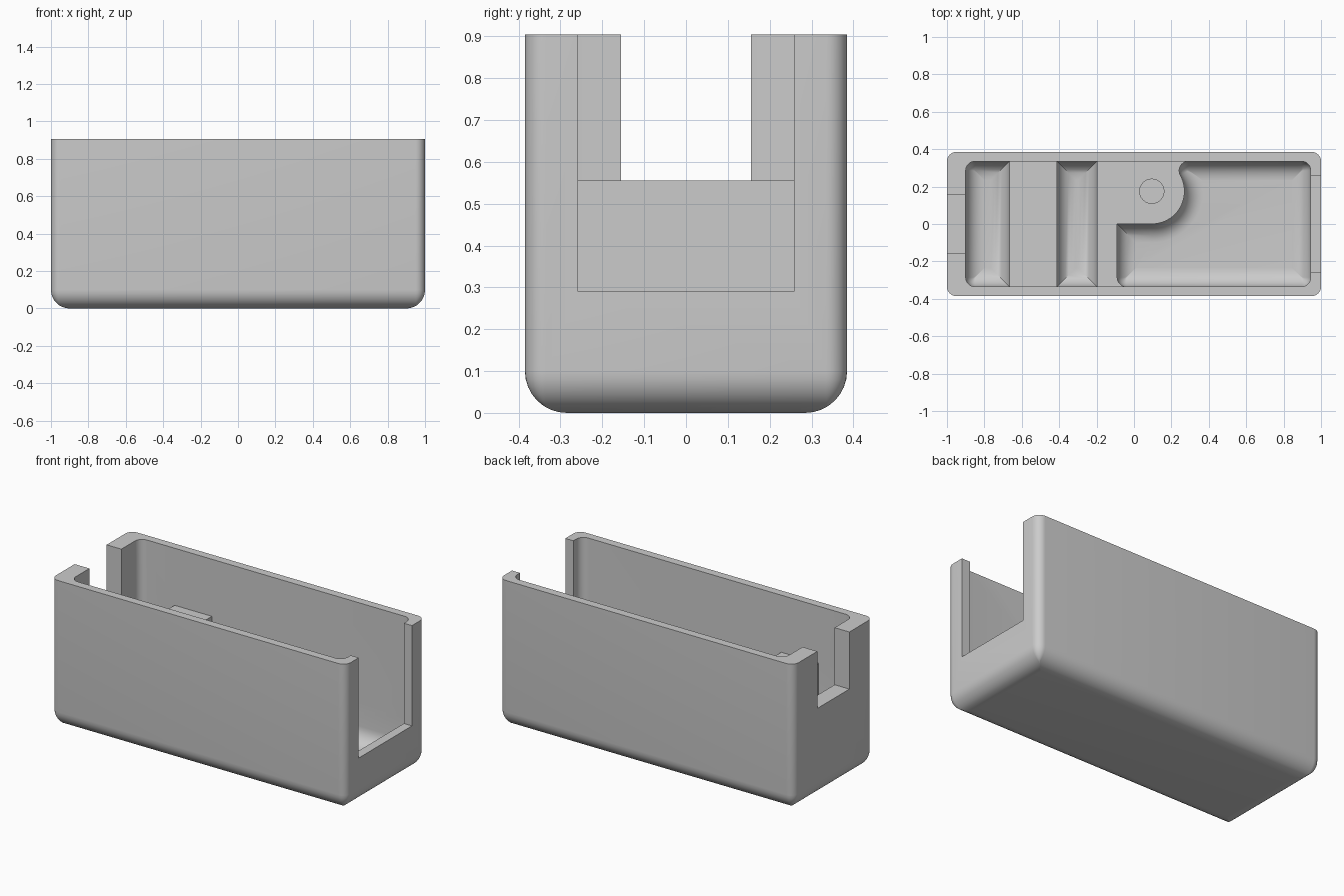
import bpy, bmesh
from math import sin, cos, pi, sqrt, atan2

cube = bpy.data.objects.get("Cube")
if cube:
    bpy.data.objects.remove(cube, do_unlink=True)

HEIGHT, FLOOR, FILLET, CORNER = 0.905, 0.05, 0.1, 0.05
SHELF, LEDGE = 0.555, 0.29          # tops of the tall divider and the low boss
WEST, EAST, SIDE = -0.9, 0.945, 0.335   # inner faces of the walls
BOSS_X, BOSS_Y, BOSS_R = 0.095, 0.175, 0.175
STEPS = 8

grey = bpy.data.materials.new("light grey")
grey.use_nodes = True
grey.diffuse_color = (0.6, 0.6, 0.6, 1)
grey.node_tree.nodes["Principled BSDF"].inputs["Base Color"].default_value = grey.diffuse_color


def arc(cx, cy, r, start, end, steps=STEPS):
    return [(cx + r * cos(start + (end - start) * i / steps),
             cy + r * sin(start + (end - start) * i / steps)) for i in range(steps + 1)]


def shrunk(radius, inset):
    return max(radius - inset, 0.001)


def rectangle(x0, x1, y0, y1, round_west=True, round_east=True):
    """Outline function: rounded rectangle, inset by d."""
    def outline(d):
        a, b, c, e = x0 + d, x1 - d, y0 + d, y1 - d
        r = shrunk(CORNER, d)
        points = []
        corners = [(a, c, 1, 1, round_west), (b, c, -1, 1, round_east),
                   (b, e, -1, -1, round_east), (a, e, 1, -1, round_west)]
        for k, (x, y, sx, sy, is_round) in enumerate(corners):
            if is_round:
                start = pi + k * pi / 2
                points += arc(x + sx * r, y + sy * r, r, start, start + pi / 2)
            else:
                points.append((x, y))
        return points
    return outline


def boss_pocket(d):
    """Outline of the large pocket that wraps round the screw boss, inset by d."""
    west, east, south, north = -0.09 + d, EAST - d, -SIDE + d, SIDE - d
    r, big = shrunk(CORNER, d), BOSS_R + d
    points = arc(west + r, south + r, r, pi, 1.5 * pi)
    points += arc(east - r, south + r, r, 1.5 * pi, 2 * pi)
    points += arc(east - r, north - r, r, 0, pi / 2)
    # blend from the back wall into the boss
    by = north - r
    bx = BOSS_X + sqrt((big + r) ** 2 - (by - BOSS_Y) ** 2)
    angle = atan2(by - BOSS_Y, bx - BOSS_X)
    points += arc(bx, by, r, pi / 2, pi + angle)
    points += arc(BOSS_X, BOSS_Y, big, angle, -pi / 2, 3 * STEPS)
    points.append((west, -d))
    return points


def solid(name, outline, bottom, top, fillet=0.0):
    """Extrude an outline, rounding its bottom edge by the fillet."""
    rings = [(0.0, bottom), (0.0, top)]
    if fillet:
        turns = [pi / 2 * i / STEPS for i in range(STEPS + 1)]
        rings = [(fillet * (1 - sin(t)), bottom + fillet * (1 - cos(t))) for t in turns]
        rings.append((0.0, top))
    bm = bmesh.new()
    loops = [[bm.verts.new((x, y, z)) for x, y in outline(d)] for d, z in rings]
    count = len(loops[0])
    for low, high in zip(loops, loops[1:]):
        for i in range(count):
            j = (i + 1) % count
            bm.faces.new((low[i], low[j], high[j], high[i]))
    bm.faces.new(loops[0][::-1])
    bm.faces.new(loops[-1])
    bmesh.ops.recalc_face_normals(bm, faces=bm.faces)
    mesh = bpy.data.meshes.new(name)
    bm.to_mesh(mesh)
    bm.free()
    mesh.materials.append(grey)
    obj = bpy.data.objects.new(name, mesh)
    bpy.context.collection.objects.link(obj)
    return obj


def box(x0, x1, y0, y1):
    return rectangle(x0, x1, y0, y1, False, False)


# Outer shell
case = solid("open_case", rectangle(-1, 1, -0.385, 0.385), 0, HEIGHT, FILLET)

# Everything hollowed out of the shell
cutters = [
    solid("upper_cavity", rectangle(WEST, EAST, -SIDE, SIDE), SHELF, 1.1),
    solid("middle_cavity", rectangle(-0.412, EAST, -SIDE, SIDE, round_west=False), LEDGE, 1.1),
    solid("end_slot", rectangle(WEST, -0.665, -SIDE, SIDE, round_east=False), FLOOR, 1.1, FILLET),
    solid("middle_slot", box(-0.412, -0.198, -SIDE, SIDE), FLOOR, 1.1, FILLET),
    solid("large_pocket", boss_pocket, FLOOR, 1.1, FILLET),
    solid("screw_hole", lambda d: arc(BOSS_X, BOSS_Y, 0.065, 0, 2 * pi, 32)[:-1], 0.12, 1.1),
    solid("narrow_notch", box(-1.2, -0.8, -0.155, 0.155), SHELF, 1.1),
    solid("wide_notch", box(0.85, 1.2, -0.258, 0.258), LEDGE, 1.1),
]

bpy.ops.object.select_all(action="DESELECT")
bpy.context.view_layer.objects.active = case
case.select_set(True)
for cutter in cutters:
    cutter.hide_render = True
    cut = case.modifiers.new(cutter.name, "BOOLEAN")
    cut.operation = "DIFFERENCE"
    cut.solver = "EXACT"
    cut.object = cutter
    bpy.ops.object.modifier_apply(modifier=cut.name)
for cutter in cutters:
    bpy.data.objects.remove(cutter, do_unlink=True)

# Clean seams and shade the rounded edges
bm = bmesh.new()
bm.from_mesh(case.data)
bmesh.ops.remove_doubles(bm, verts=bm.verts, dist=0.0002)
bm.to_mesh(case.data)
bm.free()
bpy.ops.object.shade_smooth_by_angle(angle=pi / 6)
